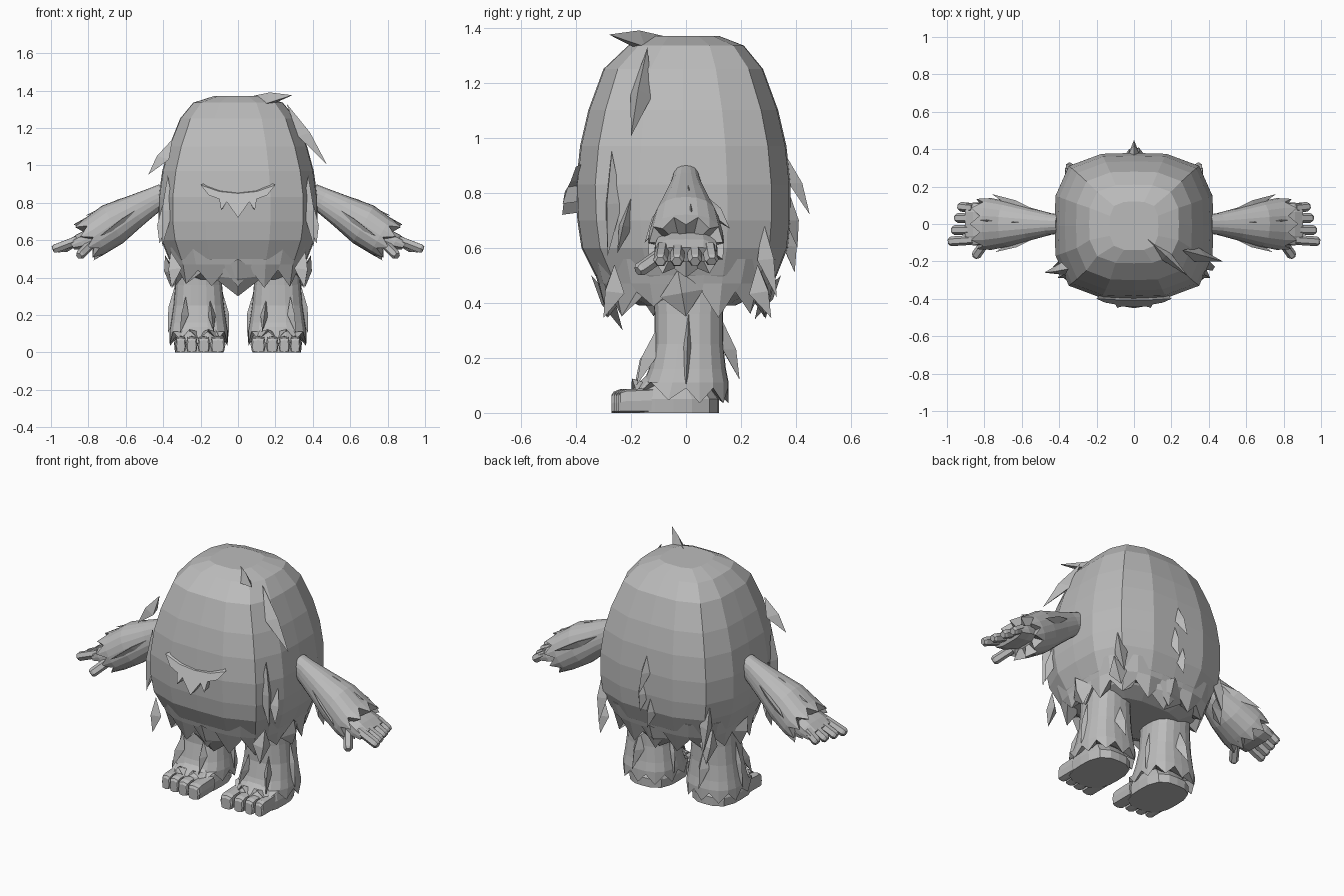
import bpy, bmesh, random
from math import cos, sin, pi
from mathutils import Vector as V

random.seed(4)
if "Cube" in bpy.data.objects:
    bpy.data.objects.remove(bpy.data.objects["Cube"], do_unlink=True)

fur_grey = bpy.data.materials.new("fur_grey")
fur_grey.use_nodes = True
fur_grey.diffuse_color = (0.5, 0.5, 0.5, 1)
fur_grey.node_tree.nodes["Principled BSDF"].inputs["Base Color"].default_value = (0.5, 0.5, 0.5, 1)

X, Y, Z = V((1, 0, 0)), V((0, 1, 0)), V((0, 0, 1))


def finish(name, bm, mirrored):
    bmesh.ops.recalc_face_normals(bm, faces=bm.faces)
    mesh = bpy.data.meshes.new(name)
    bm.to_mesh(mesh)
    bm.free()
    mesh.materials.append(fur_grey)
    obj = bpy.data.objects.new(name, mesh)
    bpy.context.collection.objects.link(obj)
    if mirrored:
        obj.modifiers.new("mirror", 'MIRROR').use_mirror_merge = False


def ring(center, u, v, ru, rv, sides=16, power=2):
    """Superellipse section; a higher power gives squarer corners."""
    pts = []
    for i in range(sides):
        a = 2 * pi * i / sides
        c, s = cos(a), sin(a)
        k = (abs(c) ** power + abs(s) ** power) ** (-1 / power)
        pts.append(center + u * ru * c * k + v * rv * s * k)
    return pts


def loft(name, rings, mirrored=True):
    bm = bmesh.new()
    loops = [[bm.verts.new(p) for p in r] for r in rings]
    n = len(loops[0])
    for a, b in zip(loops, loops[1:]):
        for i in range(n):
            j = (i + 1) % n
            bm.faces.new((a[i], a[j], b[j], b[i]))
    bm.faces.new(loops[0])
    bm.faces.new(loops[-1])
    finish(name, bm, mirrored)


def digit(name, start, end, radius, sides=6):
    d = (end - start).normalized()
    u = d.cross(Z).normalized()
    v = u.cross(d)
    mid = end - d * radius * 0.5
    loft(name, [ring(start, u, v, radius, radius, sides),
                ring(mid, u, v, radius, radius, sides),
                ring(end, u, v, radius * 0.7, radius * 0.7, sides)])


def tufts(name, leaves, mirrored=False, sink=0.03):
    """Locks rooted in the surface: root, tip, outward direction, half width."""
    bm = bmesh.new()
    for root, tip, out, width in leaves:
        r, t, o = V(root), V(tip), V(out).normalized()
        side = (t - r).cross(o).normalized() * width
        m = r.lerp(t, 0.5)
        a, b, c, d, e = [bm.verts.new(p) for p in
                         (r, m + side - o * sink, m + o * 0.02, m - side - o * sink, t)]
        for f in ((a, b, c), (a, c, d), (e, c, b), (e, d, c), (a, d, b), (e, b, d)):
            bm.faces.new(f)
    finish(name, bm, mirrored)


# Body: height, half width, front, back
profile = [
    (1.37, .13, -.14, .12), (1.335, .24, -.21, .21), (1.25, .31, -.3, .28),
    (1.1, .37, -.355, .335), (.97, .405, -.385, .365), (.83, .425, -.4, .38),
    (.7, .425, -.395, .38), (.6, .41, -.38, .37), (.5, .37, -.33, .33),
    (.43, .32, -.25, .26), (.39, .23, -.17, .18)]
loft("body", [ring(V((0, (f + b) / 2, z)), X, Y, w, (b - f) / 2, 16, 3.5)
              for z, w, f, b in profile], False)

# Ragged hem continuing the curve of the body
count = 32
collar = ring(V((0, 0, .56)), X, Y, .385, .345, count, 3.5)
edge = ring(V((0, 0, .47)), X, Y, .36, .32, count, 3.4)
points = []
for i, p in enumerate(ring(V((0, 0, 0)), X, Y, .345, .29, count, 3.2)):
    height = random.uniform(.34, .39) if i % 2 == 0 else .44
    points.append(p + Z * height)
inner = ring(V((0, 0, .44)), X, Y, .29, .23, count, 3)
loft("hem", [collar, edge, points, inner], False)
tufts("hem_flaps", [((0, -.345, .5), (0, -.23, .3), (0, -1, -.3), .14),
                    ((0, .345, .5), (0, .25, .34), (0, 1, -.3), .14)])
tufts("hem_tufts", [((.36, -.26, .54), (.355, -.3, .345), (1, -1, 0), .05),
                    ((.36, .26, .54), (.35, .31, .345), (1, 1, 0), .05),
                    ((.39, -.03, .52), (.36, 0, .35), X, .08)], True)

# Loose locks on the head, sides and back
tufts("head_tufts", [
    ((.05, -.06, 1.365), (.29, -.28, 1.375), Z, .03),
    ((.26, -.14, 1.33), (.475, -.2, 1.005), (1, -.2, .4), .04),
    ((-.35, -.24, 1.14), (-.48, -.26, .95), (-1, -.3, .3), .035)], sink=.04)
tufts("side_tufts", [
    ((.375, -.27, .95), (.405, -.285, .57), (1, -.6, 0), .035),
    ((.405, -.2, .78), (.42, -.25, .58), (1, -.2, 0), .025),
    ((.355, .28, .7), (.345, .33, .42), (1, 1, 0), .035)], True)
tufts("back_tufts", [
    ((0, .355, .95), (0, .45, .72), Y, .03),
    ((.03, .375, .8), (.02, .405, .6), Y, .04),
    ((-.03, .37, .7), (-.02, .395, .51), Y, .035)])

# Muzzle: one ragged flap of fur standing off the face
half = [(.1, -.405, .86), (.2, -.4, .895), (.155, -.42, .84), (.1, -.43, .82),
        (.09, -.448, .76), (.06, -.44, .805)]
flap = [V((0, -.405, .85))] + [V(p) for p in half] + [V((0, -.45, .72))]
flap += [V((-x, y, z)) for x, y, z in reversed(half)]
loft("muzzle", [flap, [V((p.x * .9, -.375, p.z + .01)) for p in flap]], False)

# Arms: tapered sleeves flaring to a ragged cuff
along = V((.87, 0, -.49))
across = V((.49, 0, .87))
rings = []
for x, z, ry, rz in [(.39, .845, .05, .062), (.45, .815, .058, .068),
                     (.55, .757, .085, .088), (.67, .685, .12, .115),
                     (.76, .625, .138, .11)]:
    rings.append(ring(V((x, 0, z)), Y, across, ry, rz, 20, 2.4))
rings.append([p + along * (.075 if i % 2 else .015) for i, p in enumerate(rings[-1])])
rings.append(ring(V((.79, 0, .605)), Y, across, .09, .05, 20, 2.4))
loft("arm", rings)
tufts("arm_tufts", [
    ((.45, 0, .87), (.82, .02, .73), across, .03),
    ((.5, .06, .8), (.76, .16, .67), (.3, 1, .5), .025),
    ((.5, -.06, .79), (.74, -.15, .62), (.3, -1, .3), .025),
    ((.52, 0, .69), (.73, .01, .515), -across, .03)], True)

# Hands
loft("palm", [ring(V((x, 0, z)), Y, across, ry, rz, 12, 4)
              for x, z, ry, rz in [(.76, .625, .1, .05), (.84, .592, .115, .045),
                                   (.89, .575, .112, .03)]])
for i, y in enumerate((-.085, -.03, .03, .085)):
    digit("finger_" + str(i + 1), V((.86, y, .6)),
          V((.99 - i * .018, y * 1.1, .55)), .026)
digit("thumb", V((.79, -.09, .575)), V((.85, -.175, .515)), .026)

# Legs: columns flaring to a ragged cuff that lifts over the instep
rings = []
for z, rx, ry, cy in [(.47, .12, .13, .01), (.36, .125, .125, .01),
                      (.25, .135, .125, .01), (.16, .148, .14, .005),
                      (.11, .157, .155, 0)]:
    rings.append(ring(V((.21, cy, z)), X, Y, rx, ry, 20, 2.7))
cuff = []
for i, p in enumerate(rings[-1]):
    front = max(0, -p.y / .155)
    cuff.append(V((p.x, p.y - .045 * front, (.035 if i % 2 else .09) + .035 * front)))
rings += [cuff, ring(V((.21, -.02, .1)), X, Y, .11, .11, 20, 2.7)]
loft("leg", rings)
tufts("leg_tufts", [
    ((.33, .01, .38), (.375, 0, .1), X, .025),
    ((.21, .13, .34), (.22, .195, .12), Y, .035),
    ((.085, .03, .33), (.05, .04, .08), -X, .025),
    ((.28, -.11, .3), (.31, -.18, .1), (.5, -1, 0), .02),
    ((.15, -.11, .28), (.13, -.185, .11), -Y, .02)], True)

# Feet with four blunt toes, the largest on the inside
loft("foot", [ring(V((.207, cy, z)), X, Y, rx, ry, 16, 3)
              for z, rx, ry, cy in [(0, .13, .165, -.045), (.05, .135, .165, -.045),
                                    (.09, .125, .14, -.05), (.14, .1, .1, -.04)]])
for i, (x, half_width) in enumerate([(.108, .04), (.183, .033), (.247, .03), (.306, .028)]):
    tip = -.27 + i * .008
    loft("toe_" + str(i + 1), [
        ring(V((x, y, h)), X, Z, r * half_width, h, 8, 4)
        for y, r, h in [(-.12, 1, .045), (tip + .03, 1, .043),
                        (tip + .008, 1, .039), (tip, .8, .033)]])
